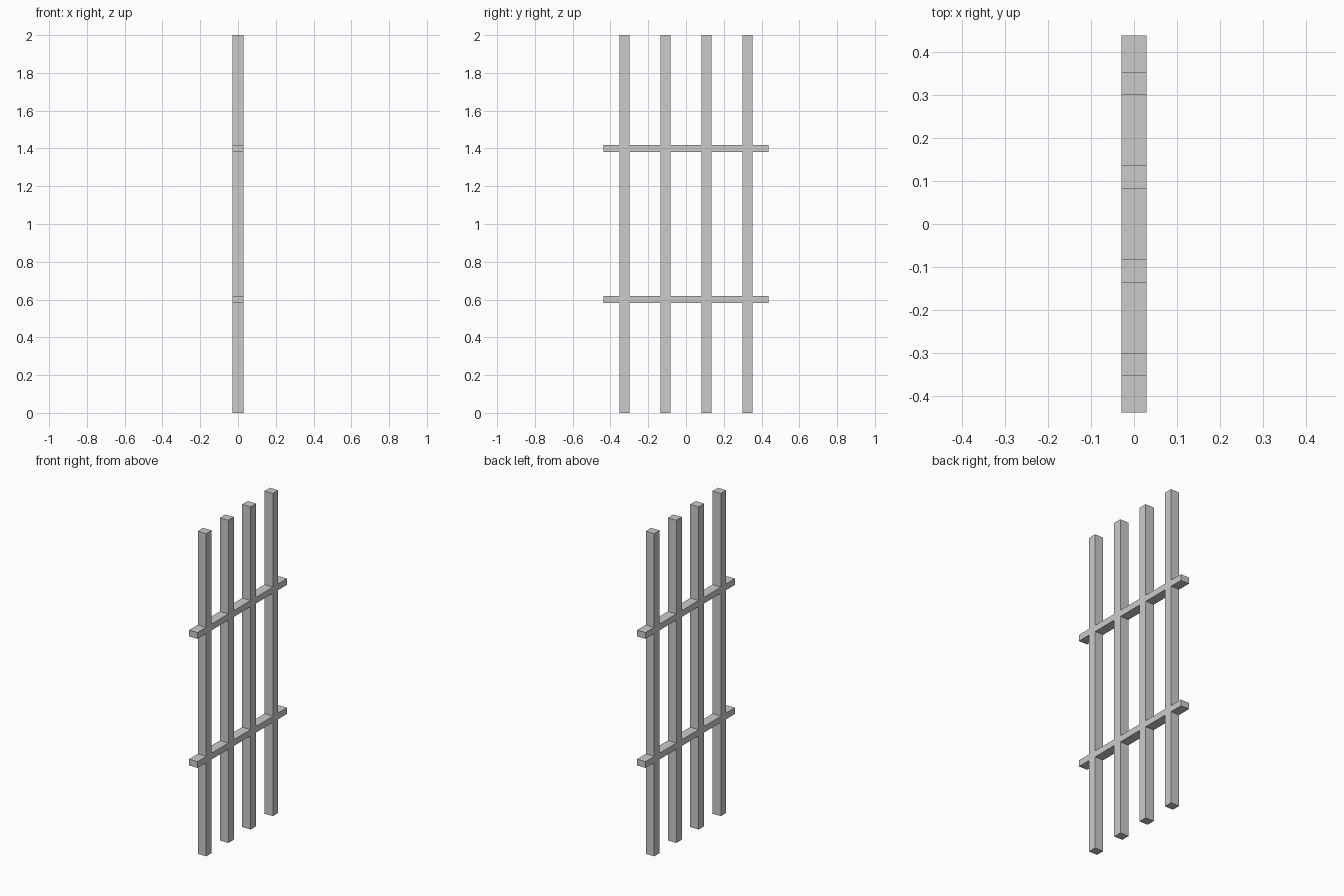
import bpy, bmesh

if "Cube" in bpy.data.objects:
    bpy.data.objects.remove(bpy.data.objects["Cube"])

BAR_W, DEPTH = 0.053, 0.058            # upright width (y) and panel thickness (x)
RAIL_H, RAIL_END, HEIGHT = 0.039, 0.438, 2.0
UPRIGHTS = (-0.326, -0.109, 0.109, 0.326)
RAILS = (0.6, 1.4)


def bands(centres, width, lo, hi):
    """Sorted cut positions; odd-numbered intervals lie inside a bar."""
    return [lo] + [c + s * width / 2 for c in centres for s in (-1, 1)] + [hi]


# Grille face: uprights and rails meet flush, so fill only the bar cells of a grid
ys = bands(UPRIGHTS, BAR_W, -RAIL_END, RAIL_END)
zs = bands(RAILS, RAIL_H, 0, HEIGHT)
bm = bmesh.new()
grid = [[bm.verts.new((-DEPTH / 2, y, z)) for z in zs] for y in ys]
for i in range(len(ys) - 1):
    for j in range(len(zs) - 1):
        if i % 2 or j % 2:
            bm.faces.new((grid[i][j], grid[i][j + 1],
                          grid[i + 1][j + 1], grid[i + 1][j]))
bmesh.ops.delete(bm, geom=[v for v in bm.verts if not v.link_faces], context='VERTS')

# Thickness: extrude the face across x
res = bmesh.ops.extrude_face_region(bm, geom=bm.faces[:], use_keep_orig=True)
new_verts = [g for g in res['geom'] if isinstance(g, bmesh.types.BMVert)]
bmesh.ops.translate(bm, verts=new_verts, vec=(DEPTH, 0, 0))
bmesh.ops.recalc_face_normals(bm, faces=bm.faces[:])

mesh = bpy.data.meshes.new("bar_grille")
bm.to_mesh(mesh)
bm.free()
bpy.context.collection.objects.link(bpy.data.objects.new("bar_grille", mesh))
